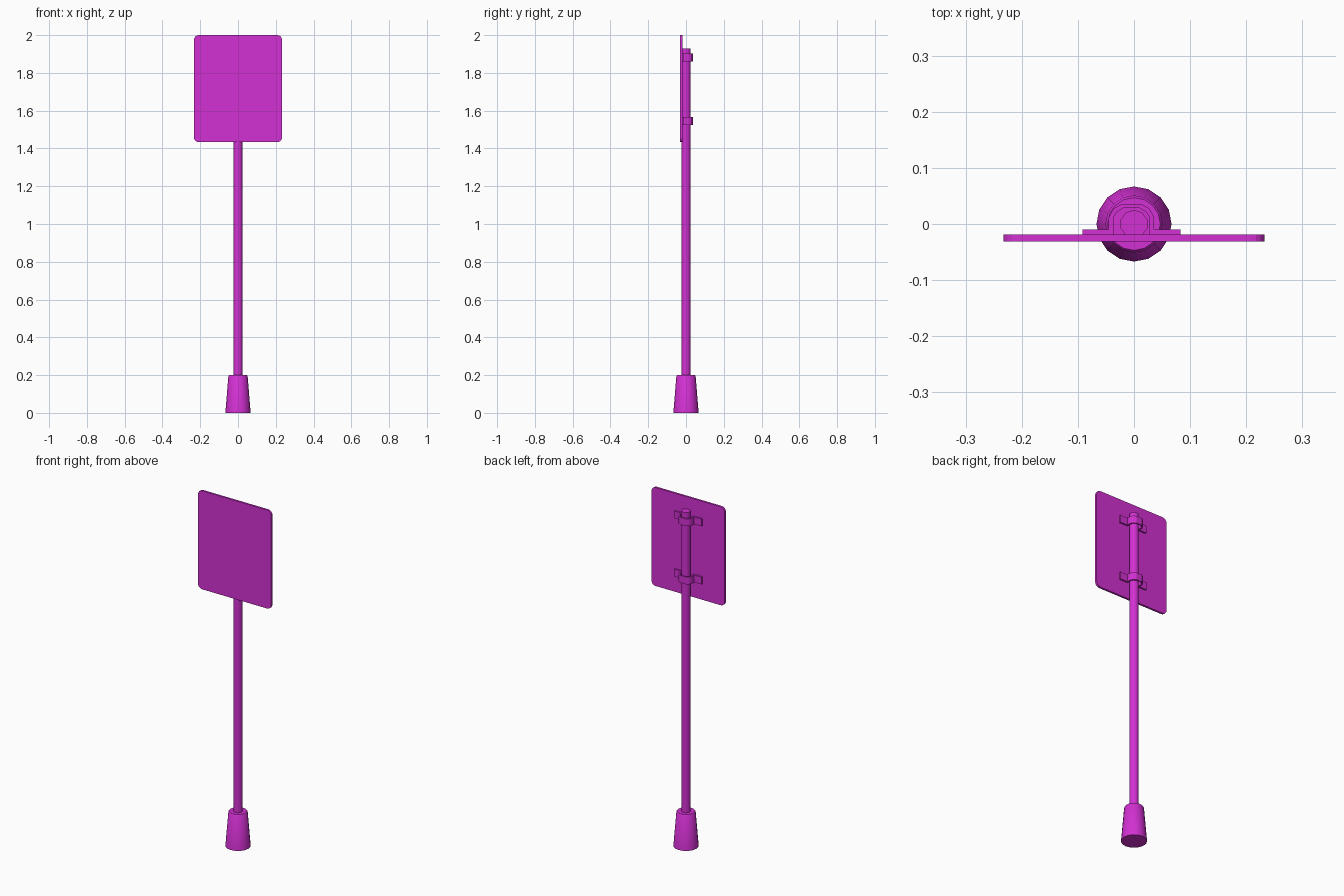
import bpy, bmesh
from math import pi, sin, cos, radians

if "Cube" in bpy.data.objects:
    bpy.data.objects.remove(bpy.data.objects["Cube"])


def finish(bm, name, angle=None):
    bmesh.ops.recalc_face_normals(bm, faces=bm.faces)
    me = bpy.data.meshes.new(name)
    bm.to_mesh(me)
    bm.free()
    ob = bpy.data.objects.new(name, me)
    bpy.context.collection.objects.link(ob)
    me.materials.append(paint)
    if angle:
        bpy.ops.object.select_all(action='DESELECT')
        bpy.context.view_layer.objects.active = ob
        ob.select_set(True)
        bpy.ops.object.shade_smooth_by_angle(angle=radians(angle))
    return ob


def extrude_outline(name, points, offset):
    """Closed outline pushed along an offset vector."""
    bm = bmesh.new()
    face = bm.faces.new([bm.verts.new(p) for p in points])
    new = bmesh.ops.extrude_face_region(bm, geom=[face], use_keep_orig=True)['geom']
    verts = [v for v in new if isinstance(v, bmesh.types.BMVert)]
    bmesh.ops.translate(bm, verts=verts, vec=offset)
    return finish(bm, name)


def lathe(name, profile, sides):
    """Rings of (radius, z), capped at both ends."""
    bm = bmesh.new()
    rings = [[bm.verts.new((r * sin(2 * pi * i / sides), r * cos(2 * pi * i / sides), z))
              for i in range(sides)] for r, z in profile]
    for a, b in zip(rings, rings[1:]):
        for i in range(sides):
            j = (i + 1) % sides
            bm.faces.new((a[i], a[j], b[j], b[i]))
    bm.faces.new(rings[0])
    bm.faces.new(rings[-1])
    return finish(bm, name, 40)


paint = bpy.data.materials.new("magenta_paint")
paint.diffuse_color = (0.65, 0.03, 0.65, 1)
paint.use_nodes = True
paint.node_tree.nodes["Principled BSDF"].inputs["Base Color"].default_value = paint.diffuse_color

# Tapered foot and round post
lathe("base_foot", [(0.067, 0), (0.051, 0.195), (0.047, 0.2)], 16)
lathe("post", [(0.025, 0.19), (0.025, 1.93)], 10)

# Rounded sign panel
hw, z0, z1, r = 0.233, 1.433, 2.0, 0.025
outline = []
for k, (sx, cz) in enumerate([(1, z1 - r), (-1, z1 - r), (-1, z0 + r), (1, z0 + r)]):
    for i in range(5):
        a = k * pi / 2 + i * pi / 8
        outline.append((sx * (hw - r) + r * cos(a), -0.031, cz + r * sin(a)))
extrude_outline("sign_panel", outline, (0, 0.012, 0))

# Two hat-shaped clamps wrapping the back of the post
cx, y_back, y_front = -0.0045, -0.010, -0.019


def arch(half, top):
    return [(half, 0.012), (half * 0.8, top * 0.75), (half * 0.42, top),
            (-half * 0.42, top), (-half * 0.8, top * 0.75), (-half, 0.012)]


outer = [(0.087, y_front), (0.087, y_back), (0.0405, y_back)] + arch(0.0405, 0.036) + \
        [(-0.0405, y_back), (-0.087, y_back), (-0.087, y_front)]
inner = [(-0.032, y_front)] + arch(0.032, 0.029)[::-1] + [(0.032, y_front)]
for name, z in (("upper_clamp", 1.86), ("lower_clamp", 1.525)):
    extrude_outline(name, [(x + cx, y, z) for x, y in outer + inner], (0, 0, 0.042))
